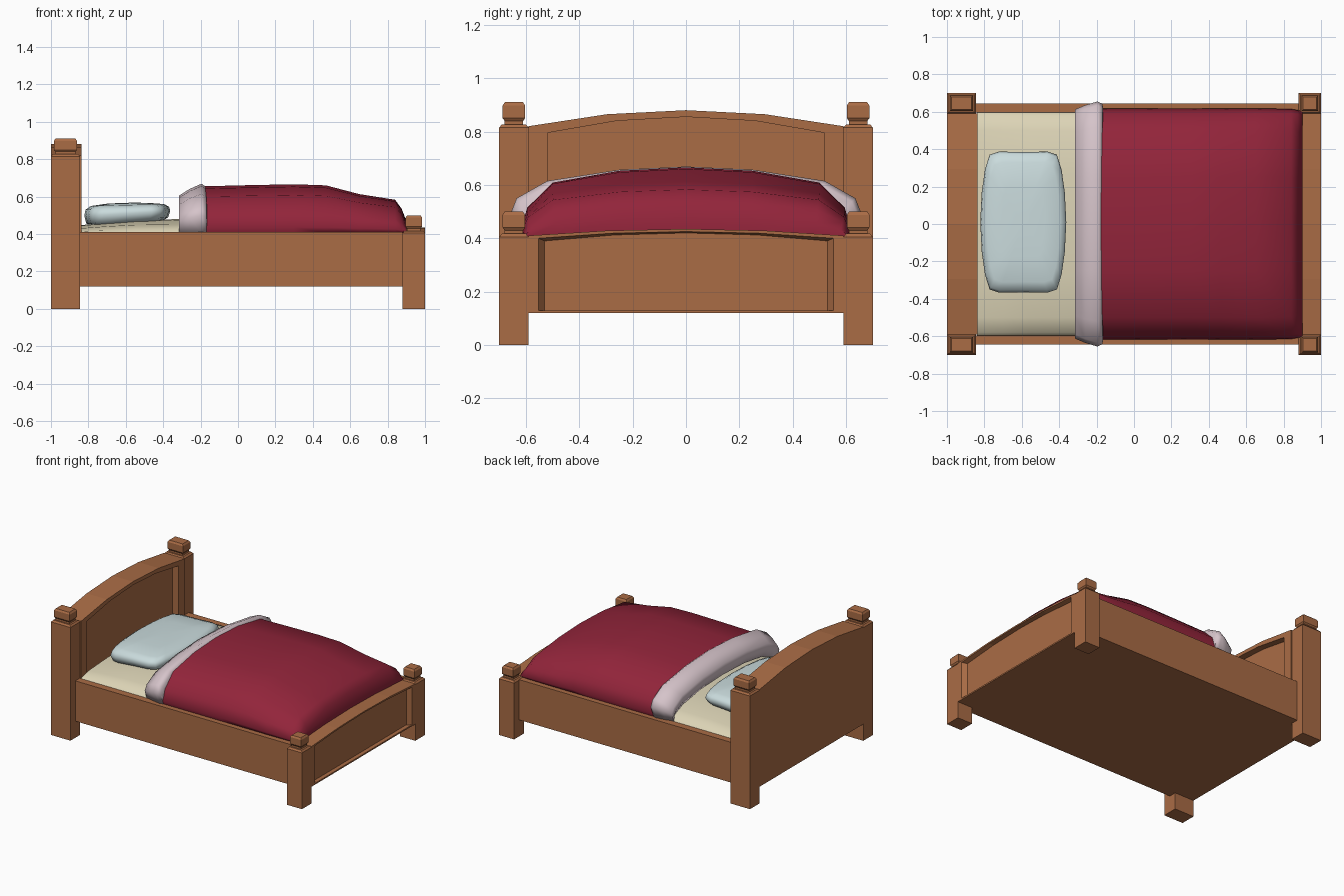
import bpy, bmesh, math

if "Cube" in bpy.data.objects:
    bpy.data.objects.remove(bpy.data.objects["Cube"], do_unlink=True)


def material(name, rgb):
    m = bpy.data.materials.new(name)
    m.use_nodes = True
    m.diffuse_color = (*rgb, 1)
    m.node_tree.nodes["Principled BSDF"].inputs["Base Color"].default_value = (*rgb, 1)
    return m


WOOD = material("warm wood", (0.40, 0.15, 0.06))
RED = material("crimson blanket", (0.29, 0.018, 0.043))
PINK = material("pale pink sheet", (0.67, 0.55, 0.59))
CREAM = material("cream mattress", (0.72, 0.66, 0.47))
BLUE = material("pale blue pillow", (0.59, 0.71, 0.72))


def loft(name, rings, mat, smooth=None):
    """Closed solid skinned through rings of equal point count."""
    bm = bmesh.new()
    loops = [[bm.verts.new(p) for p in ring] for ring in rings]
    n = len(loops[0])
    for a, b in zip(loops, loops[1:]):
        for i in range(n):
            j = (i + 1) % n
            bm.faces.new((a[i], a[j], b[j], b[i]))
    bm.faces.new(loops[0])
    bm.faces.new(loops[-1])
    bmesh.ops.recalc_face_normals(bm, faces=bm.faces)
    mesh = bpy.data.meshes.new(name)
    bm.to_mesh(mesh)
    bm.free()
    mesh.materials.append(mat)
    ob = bpy.data.objects.new(name, mesh)
    bpy.context.collection.objects.link(ob)
    if smooth:
        bpy.ops.object.select_all(action="DESELECT")
        ob.select_set(True)
        bpy.context.view_layer.objects.active = ob
        bpy.ops.object.shade_smooth_by_angle(angle=math.radians(smooth))
    return ob


def rect(cx, cy, hx, hy, z):
    return [(cx + sx * hx, cy + sy * hy, z)
            for sx, sy in ((-1, -1), (1, -1), (1, 1), (-1, 1))]


def box(name, x0, x1, y0, y1, z0, z1, mat):
    c = ((x0 + x1) / 2, (y0 + y1) / 2, (x1 - x0) / 2, (y1 - y0) / 2)
    return loft(name, [rect(*c, z0), rect(*c, z1)], mat)


def arch(x, half, bottom, side, top, steps=4):
    """Outline of an arched board in the plane at x."""
    pts = [(x, -half, bottom)]
    for i in range(steps + 1):
        t = 2 * i / steps - 1
        pts.append((x, half * t, side + (top - side) * (1 - t * t)))
    return pts + [(x, half, bottom)]


# Arched boards, each with a recessed panel facing the foot end
loft("headboard", [arch(-1, 0.59, 0.12, 0.82, 0.88),
                   arch(-0.838, 0.59, 0.12, 0.82, 0.88),
                   arch(-0.838, 0.52, 0.30, 0.795, 0.855),
                   arch(-0.885, 0.52, 0.30, 0.795, 0.855)], WOOD)
loft("footboard", [arch(0.89, 0.59, 0.12, 0.41, 0.435),
                   arch(1, 0.59, 0.12, 0.41, 0.435),
                   arch(1, 0.553, 0.13, 0.4, 0.425),
                   arch(0.97, 0.53, 0.13, 0.39, 0.42)], WOOD)

# Posts with stepped caps, side rails
for side, s in (("left", 1), ("right", -1)):
    for end, cx, hx, top, cap in (("head", -0.9225, 0.0775, 0.815, 0.91),
                                  ("foot", 0.94, 0.06, 0.405, 0.5)):
        cy = s * 0.645
        loft(f"{end}_post_{side}", [rect(cx, cy, hx, 0.055, 0),
                                    rect(cx, cy, hx, 0.055, top),
                                    rect(cx, cy, hx - 0.01, 0.045, top + 0.012)], WOOD)
        w = hx - 0.016
        loft(f"{end}_post_cap_{side}",
             [rect(cx, cy, w - g, 0.042 - g, z) for g, z in
              ((0.007, top), (0.007, cap - 0.07), (0, cap - 0.06),
               (0, cap - 0.012), (0.008, cap))], WOOD)
    box(f"side_rail_{side}", -0.845, 0.88, *sorted((s * 0.595, s * 0.645)), 0.12, 0.41, WOOD)
box("bed_base", -0.838, 0.89, -0.595, 0.595, 0.12, 0.4, WOOD)


def cover(name, half_section, rows, base, mat):
    """Domed cloth: a mirrored cross-section scaled along x."""
    section = half_section + [(-y, s) for y, s in reversed(half_section[:-1])]
    loft(name, [[(x, y * w, base + (h - base) * s) for y, s in section]
                for x, h, w in rows], mat, 65)


# Bedding
cover("mattress", [(0.595, 0), (0.58, 0.3), (0.5, 0.65), (0.28, 0.93), (0, 1)],
      [(-0.84, 0.447, 1), (-0.7, 0.463, 1), (-0.55, 0.475, 1), (-0.3, 0.48, 1),
       (0.8, 0.48, 1)], 0.4, CREAM)
cover("blanket", [(0.605, 0), (0.618, 0.12), (0.595, 0.42), (0.5, 0.78), (0.25, 0.95), (0, 1)],
      [(-0.19, 0.655, 1), (0.05, 0.661, 1), (0.3, 0.666, 1), (0.47, 0.66, 1),
       (0.65, 0.613, 1), (0.84, 0.583, 0.995), (0.875, 0.535, 0.985),
       (0.9, 0.47, 0.975), (0.898, 0.42, 0.97)], 0.405, RED)

# Turned-back sheet: a roll section swept over the arch of the bed
outer = [(0.615, 0.41), (0.655, 0.5), (0.635, 0.55), (0.52, 0.615), (0.25, 0.657), (0, 0.669)]
inner = [(0.55, 0.4), (0.55, 0.42), (0.52, 0.44), (0.45, 0.47), (0.25, 0.5), (0, 0.51)]
roll = [(-0.195, 0), (-0.168, 0.12), (-0.165, 0.5), (-0.17, 1), (-0.29, 1),
        (-0.312, 0.7), (-0.315, 0.4), (-0.26, 0.18)]
pairs = list(zip(outer, inner))
rings = []
for s, seq in ((1, pairs), (-1, pairs[-2::-1])):
    for (oy, oz), (iy, iz) in seq:
        rings.append([(x, s * (oy + (iy - oy) * d), oz + (iz - oz) * d) for x, d in roll])
loft("folded_sheet", rings, PINK, 65)

# Pillow: bulging outline stacked in layers
quarter = [(0.23, 0), (0.222, 0.16), (0.205, 0.28), (0.18, 0.36), (0.13, 0.377), (0, 0.375)]
half = quarter + [(-x, y) for x, y in quarter[-2::-1]]
outline = half + [(x, -y) for x, y in half[-2:0:-1]]
layers = [(0.82, 0.455), (0.95, 0.472), (1, 0.51), (0.97, 0.538), (0.85, 0.555), (0.5, 0.564), (0.15, 0.567)]
loft("pillow", [[(-0.592 + x * k, 0.01 + y * k, z + 0.06 * x * k * (0.6 - z) / 0.1)
                 for x, y in outline] for k, z in layers], BLUE, 65)
